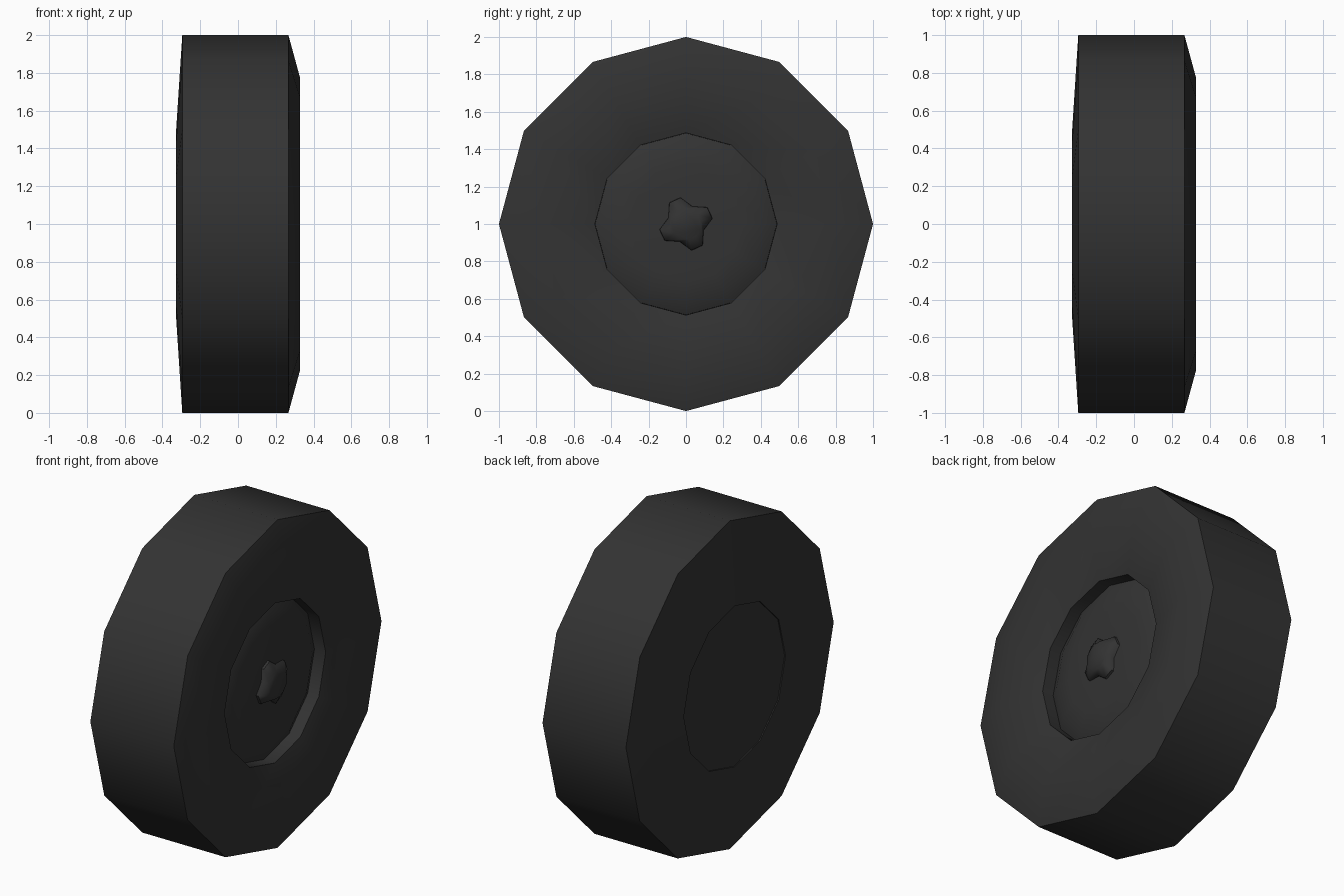
import bpy, bmesh, math

if "Cube" in bpy.data.objects:
    bpy.data.objects.remove(bpy.data.objects["Cube"])

rubber = bpy.data.materials.new("dark_grey")
rubber.diffuse_color = (0.033, 0.033, 0.033, 1)
rubber.use_nodes = True
rubber.node_tree.nodes["Principled BSDF"].inputs["Base Color"].default_value = rubber.diffuse_color


def finish(name, bm, angle):
    bmesh.ops.recalc_face_normals(bm, faces=bm.faces)
    mesh = bpy.data.meshes.new(name)
    bm.to_mesh(mesh)
    bm.free()
    mesh.materials.append(rubber)
    ob = bpy.data.objects.new(name, mesh)
    bpy.context.collection.objects.link(ob)
    ob.location.z = 1
    bpy.ops.object.select_all(action='DESELECT')
    ob.select_set(True)
    bpy.context.view_layer.objects.active = ob
    bpy.ops.object.shade_smooth_by_angle(angle=math.radians(angle))
    return ob


def ring(bm, x, polar):
    return [bm.verts.new((x, r * math.cos(a), r * math.sin(a))) for r, a in polar]


def bridge(bm, a, b):
    n = len(a)
    for i in range(n):
        j = (i + 1) % n
        bm.faces.new((a[i], a[j], b[j], b[i]))


def lathe(name, profile, closed=False, angle=40, sides=12):
    """Spin (x, radius) points about the x axis; an open profile gets end caps."""
    bm = bmesh.new()
    rings = [ring(bm, x, [(r, math.tau * i / sides) for i in range(sides)])
             for x, r in profile]
    for a, b in zip(rings, rings[1:]):
        bridge(bm, a, b)
    if closed:
        bridge(bm, rings[-1], rings[0])
    else:
        bm.faces.new(rings[0])
        bm.faces.new(rings[-1])
    return finish(name, bm, angle)


# Tyre: bulged outer wall, flat tread, gently coned inner wall
lathe("tyre", [(-0.328, 0.49), (-0.295, 1.0), (0.267, 1.0),
               (0.327, 0.78), (0.25, 0.487)], closed=True)

# Hub: shallow dome on the outside, nearly flush flat disc on the inside
lathe("hub", [(-0.322, 0.489), (0.175, 0.486), (0.207, 0.42),
              (0.218, 0.30), (0.222, 0.12)])

# Centre nut: four-lobed body tapering into an octagonal cap
bm = bmesh.new()
lobes, cap = [], []
for k in range(4):
    for offset, r in ((-13, 0.149), (13, 0.149), (45, 0.103)):
        lobes.append((r, math.radians(25 + 90 * k + offset)))
for i in range(12):
    a = lobes[i][1]
    bend = (math.degrees(a) + 22.5) % 45 - 22.5
    cap.append((0.083 / math.cos(math.radians(bend)), a))
rings = [ring(bm, 0.19, lobes),
         ring(bm, 0.235, [(r * 0.96, a) for r, a in lobes]),
         ring(bm, 0.27, cap)]
for a, b in zip(rings, rings[1:]):
    bridge(bm, a, b)
bm.faces.new(rings[0])
bm.faces.new(rings[-1])
finish("centre_nut", bm, 50)
